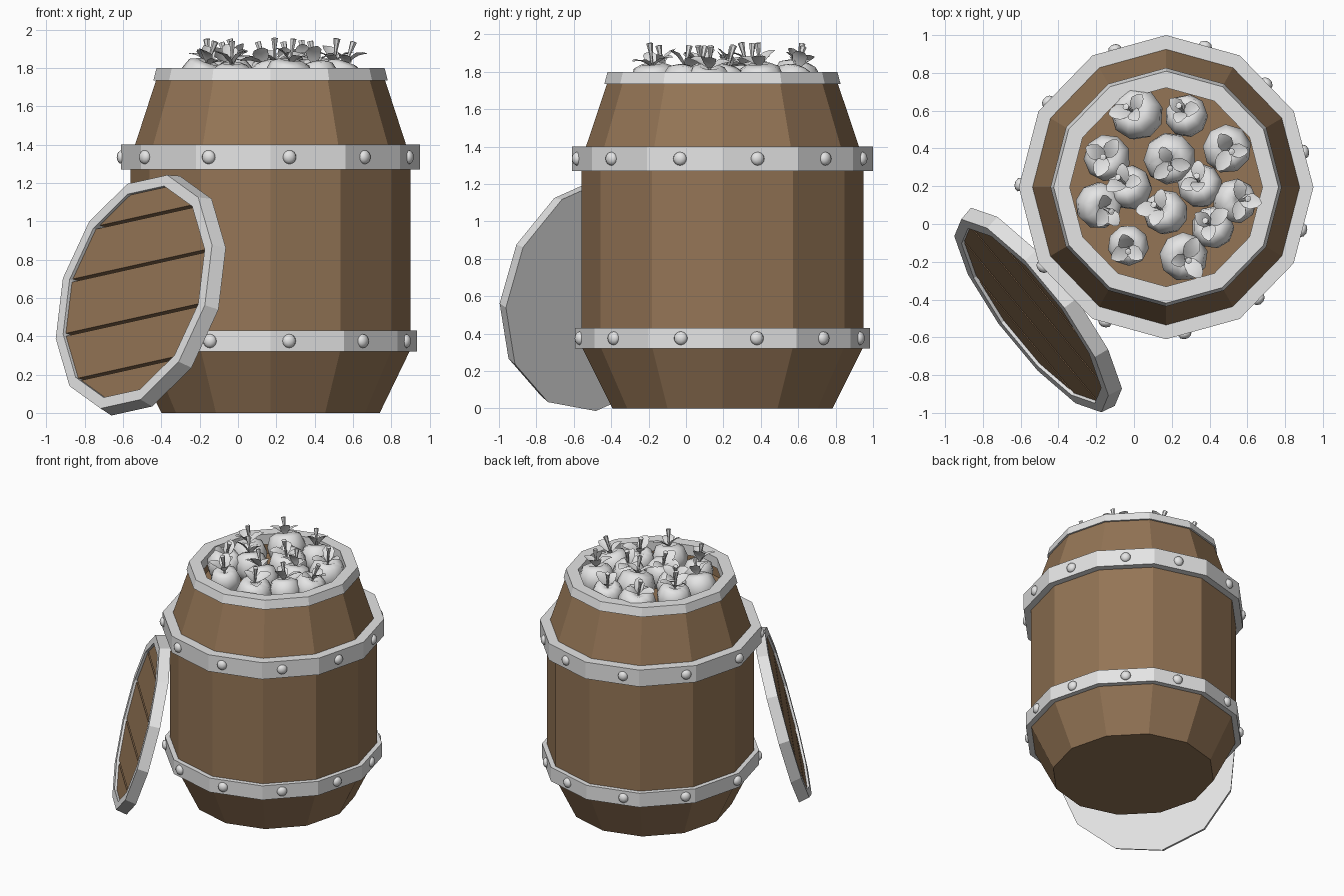
import bpy, bmesh, math, random
from math import sin, cos, pi, radians
from mathutils import Matrix, Vector

if "Cube" in bpy.data.objects:
    bpy.data.objects.remove(bpy.data.objects["Cube"])

random.seed(4)
N = 12                                # sides of the barrel and lid


def material(name, rgb):
    m = bpy.data.materials.new(name)
    m.diffuse_color = (*rgb, 1)
    m.use_nodes = True
    m.node_tree.nodes["Principled BSDF"].inputs["Base Color"].default_value = m.diffuse_color
    return m


WOOD = material("brown wood", (0.295, 0.177, 0.092))
GREY = material("light grey", (0.78, 0.78, 0.78))


def finish(bm, name, mat, matrix=Matrix(), smooth=False):
    bmesh.ops.recalc_face_normals(bm, faces=bm.faces)
    me = bpy.data.meshes.new(name)
    bm.to_mesh(me)
    bm.free()
    me.transform(matrix)
    me.materials.append(mat)
    for p in me.polygons:
        p.use_smooth = smooth
    ob = bpy.data.objects.new(name, me)
    bpy.context.collection.objects.link(ob)
    return ob


def lathe(bm, profile, n, closed=False):
    """Revolve (radius, height) points about z; radius 0 becomes a pole."""
    rings = []
    for r, z in profile:
        if r == 0:
            rings.append([bm.verts.new((0, 0, z))] * n)
        else:
            rings.append([bm.verts.new((r * cos(2 * pi * i / n), r * sin(2 * pi * i / n), z))
                          for i in range(n)])
    pairs = list(zip(rings, rings[1:])) + ([(rings[-1], rings[0])] if closed else [])
    for a, b in pairs:
        for i in range(n):
            j = (i + 1) % n
            bm.faces.new(list(dict.fromkeys([a[i], a[j], b[j], b[i]])))


def turned(name, mat, profile, n=N, closed=False, matrix=Matrix(), smooth=False):
    bm = bmesh.new()
    lathe(bm, profile, n, closed)
    return finish(bm, name, mat, matrix, smooth)


# Barrel axis; the barrel is very slightly deeper than wide
axis = Matrix.Translation((0.17, 0.195, 0)) @ Matrix.Diagonal((1, 1.032, 1, 1))

# Barrel staves with a shallow well at the top
turned("barrel_body", WOOD, [(0, 0), (0.57, 0), (0.73, 0.33), (0.73, 1.33), (0.59, 1.76),
                             (0.53, 1.76), (0.53, 1.64), (0, 1.64)], matrix=axis)

# Top rim
turned("barrel_rim", GREY, [(0.56, 1.735), (0.612, 1.735), (0.595, 1.80), (0.51, 1.80),
                            (0.51, 1.72)], closed=True, matrix=axis)

# Hoops and their rivets
RIVETS = [14, 45, 74, 111, 145, 179, 212, 245, 277.5, 310.5, 343]
for tag, r, z0, z1 in (("lower", 0.765, 0.32, 0.43), ("upper", 0.78, 1.27, 1.40)):
    turned(tag + "_hoop", GREY, [(0.69, z0), (r, z0), (r, z1), (0.69, z1)],
           closed=True, matrix=axis)
    bm = bmesh.new()
    for deg in RIVETS:
        face = (deg // 30) * 30 + 15                     # centre angle of the flat it sits on
        d = r * cos(radians(15)) / cos(radians(deg - face))
        m = (Matrix.Translation((d * cos(radians(deg)), d * sin(radians(deg)), (z0 + z1) / 2))
             @ Matrix.Rotation(radians(face), 4, 'Z') @ Matrix.Diagonal((0.026, 0.036, 0.036, 1)))
        bmesh.ops.create_uvsphere(bm, u_segments=10, v_segments=8, radius=1, matrix=m)
    finish(bm, tag + "_rivets", GREY, axis, True)

# Lid leaning on the barrel: local z is its outer face, local x runs along the planks
t = radians(15)
u = Vector((0.61, -0.79, 0)).normalized()
n = Vector((-0.79 * cos(t), -0.61 * cos(t), sin(t))).normalized()
lean = Matrix((u, n.cross(u), n)).transposed().to_4x4()
lean.translation = (-0.513, -0.462, 0.622)
lean = lean @ Matrix.Rotation(radians(8.4), 4, 'Z')
spin = Matrix.Rotation(radians(15), 4, 'Z')

turned("lid_rim", GREY, [(0, -0.04), (0.652, -0.04), (0.635, 0.04), (0.575, 0.04),
                         (0.575, -0.037), (0, -0.037)], matrix=lean @ spin)
turned("lid_inner_board", WOOD, [(0, -0.035), (0.576, -0.035)], matrix=lean @ spin)

# Five lid planks: a disc sliced into strips with narrow gaps between
CUTS = [-0.7, -0.415, -0.148, 0.148, 0.415, 0.7]
for k, (lo, hi) in enumerate(zip(CUTS, CUTS[1:]), 1):
    bm = bmesh.new()
    lathe(bm, [(0, -0.034), (0.578, -0.034), (0.578, 0.022), (0, 0.022)], N)
    bm.transform(spin)
    for w, side in ((lo + 0.008, -1), (hi - 0.008, 1)):
        cut = bmesh.ops.bisect_plane(bm, geom=bm.verts[:] + bm.edges[:] + bm.faces[:],
                                     plane_co=(0, w, 0), plane_no=(0, side, 0), clear_outer=True)
        rim = [e for e in cut["geom_cut"] if isinstance(e, bmesh.types.BMEdge)]
        if rim:
            bmesh.ops.holes_fill(bm, edges=rim, sides=0)
    finish(bm, f"lid_plank_{k}", WOOD, lean)

# Apples: x, y, radius
APPLES = [(0.02, 0.58, .14), (0.28, 0.57, .115), (0.49, 0.40, .13), (0.19, 0.35, .14),
          (-0.14, 0.35, .125), (-0.02, 0.19, .12), (-0.19, 0.10, .125), (0.35, 0.20, .12),
          (0.17, 0.06, .12), (0.53, 0.12, .12), (0.42, -0.02, .115), (-0.03, -0.11, .11),
          (0.26, -0.17, .13)]
SKIN = [(0, .62), (.18, .74), (.45, .88), (.8, .72), (1, .2), (.92, -.3), (.6, -.8), (0, -.85)]
BLADE = [(0, .04, 0), (.3, .26, .05), (.65, .33, .05), (.9, .2, -.03), (1, .05, -.08)]


def leaf(bm, yaw, rise, base, length):
    """Oval blade, folded slightly along its length."""
    m = (Matrix.Translation(base) @ Matrix.Rotation(yaw, 4, 'Z')
         @ Matrix.Rotation(-rise, 4, 'Y') @ Matrix.Scale(length, 4))
    mid, left, right = ([bm.verts.new(m @ Vector((s, k * w, z + abs(k) * w * 0.25)))
                         for s, w, z in BLADE] for k in (0, 1, -1))
    for edge in (left, right):
        for i in range(len(BLADE) - 1):
            bm.faces.new((mid[i], mid[i + 1], edge[i + 1], edge[i]))


for k, (x, y, r) in enumerate(APPLES, 1):
    tilt = (Matrix.Translation((x, y, 1.73))
            @ Matrix.Rotation(random.uniform(-.35, .35), 4, 'X')
            @ Matrix.Rotation(random.uniform(-.35, .35), 4, 'Y')
            @ Matrix.Rotation(random.uniform(0, 6), 4, 'Z'))
    turned(f"apple_{k}", GREY, [(a * r, b * r) for a, b in SKIN], 9, matrix=tilt, smooth=True)
    top = 0.62 * r
    turned(f"apple_stem_{k}", GREY, [(0, top), (.007, top), (.009, top + .08), (.018, top + .145),
                                     (0, top + .148)], 6, matrix=tilt)
    bm = bmesh.new()
    yaw = random.uniform(0, 6.28)
    for i in range(3):
        leaf(bm, yaw + i * random.uniform(1.5, 2.2), random.uniform(.4, .95), (0, 0, top + .015),
             random.uniform(.11, .135))
    finish(bm, f"apple_leaves_{k}", GREY, tilt, True)
